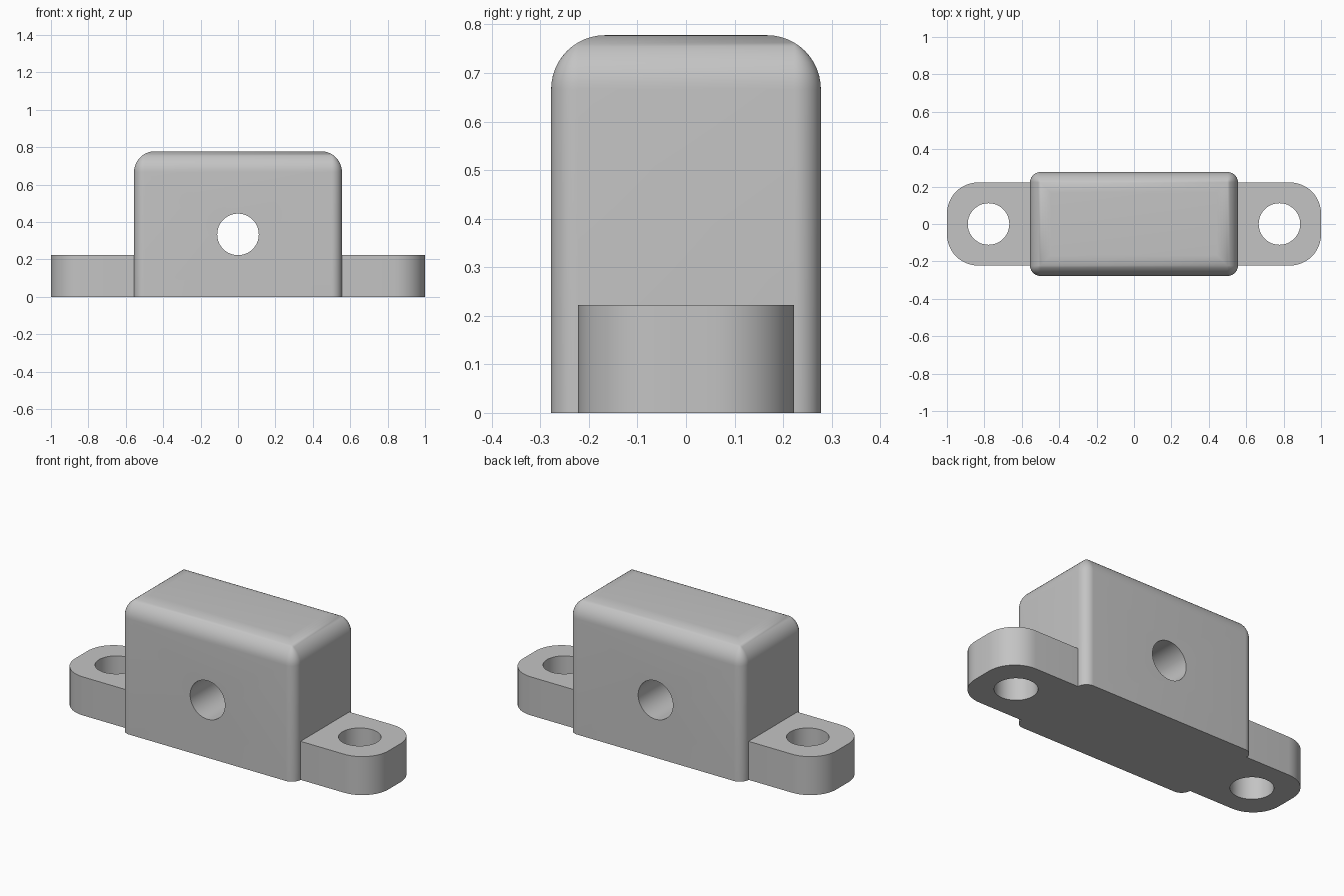
import bpy
import bmesh
from math import sin, cos, pi, radians

cube = bpy.data.objects.get("Cube")
if cube:
    bpy.data.objects.remove(cube, do_unlink=True)

U = 1 / 9  # design module
SEG = 12   # steps per quarter round

grey = bpy.data.materials.new("light grey")
grey.use_nodes = True
colour = (0.55, 0.55, 0.55, 1)
grey.diffuse_color = colour
grey.node_tree.nodes["Principled BSDF"].inputs["Base Color"].default_value = colour


def rounded_ring(bm, hx, hy, r, z):
    """Rounded rectangle outline at height z."""
    ring = []
    for k, (sx, sy) in enumerate([(1, 1), (-1, 1), (-1, -1), (1, -1)]):
        for i in range(SEG + 1):
            a = (k + i / SEG) * pi / 2
            ring.append(bm.verts.new((sx * (hx - r) + r * cos(a),
                                      sy * (hy - r) + r * sin(a), z)))
    return ring


def loft(name, levels):
    """Closed solid through a stack of (half x, half y, corner radius, z)."""
    bm = bmesh.new()
    rings = [rounded_ring(bm, *level) for level in levels]
    n = len(rings[0])
    for low, high in zip(rings, rings[1:]):
        for i in range(n):
            j = (i + 1) % n
            bm.faces.new((low[i], low[j], high[j], high[i]))
    bm.faces.new(rings[0][::-1])
    bm.faces.new(rings[-1])
    bmesh.ops.remove_doubles(bm, verts=bm.verts, dist=1e-5)
    bmesh.ops.recalc_face_normals(bm, faces=bm.faces)
    mesh = bpy.data.meshes.new(name)
    bm.to_mesh(mesh)
    bm.free()
    mesh.materials.append(grey)
    obj = bpy.data.objects.new(name, mesh)
    bpy.context.collection.objects.link(obj)
    return obj


def combine(target, tool, operation):
    """Apply a boolean and discard the tool."""
    mod = target.modifiers.new(operation.lower(), 'BOOLEAN')
    mod.operation, mod.object, mod.solver = operation, tool, 'EXACT'
    bpy.context.view_layer.objects.active = target
    bpy.ops.object.modifier_apply(modifier=mod.name)
    bpy.data.objects.remove(tool, do_unlink=True)


def drill(target, location, rotation=(0, 0, 0)):
    bpy.ops.mesh.primitive_cylinder_add(vertices=64, radius=U, depth=1,
                                        location=location, rotation=rotation)
    tool = bpy.context.object
    tool.name = "hole_cutter"
    tool.data.materials.append(grey)
    tool.hide_render = True
    combine(target, tool, 'DIFFERENCE')


# Block with rounded upright edges and a larger round along the top
fillet, corner, height = U, U / 2, 7 * U
levels = [(5 * U, 2.5 * U, corner, 0)]
for i in range(SEG + 1):
    a = i / SEG * pi / 2
    inset = fillet * (1 - cos(a))
    levels.append((5 * U - inset, 2.5 * U - inset, max(corner - inset, 0),
                   height - fillet + fillet * sin(a)))
body = loft("mounting_block", levels)

# Base plate whose ends form the two lugs
plate = loft("base_plate", [(9 * U, 2 * U, 1.5 * U, z) for z in (0, 2 * U)])
combine(body, plate, 'UNION')

# Lug holes and the cross hole through the block
for side in (-1, 1):
    drill(body, (side * 7 * U, 0, 0))
drill(body, (0, 0, 3 * U), (pi / 2, 0, 0))

bpy.ops.object.select_all(action='DESELECT')
body.select_set(True)
bpy.context.view_layer.objects.active = body
bpy.ops.object.shade_smooth_by_angle(angle=radians(30))
